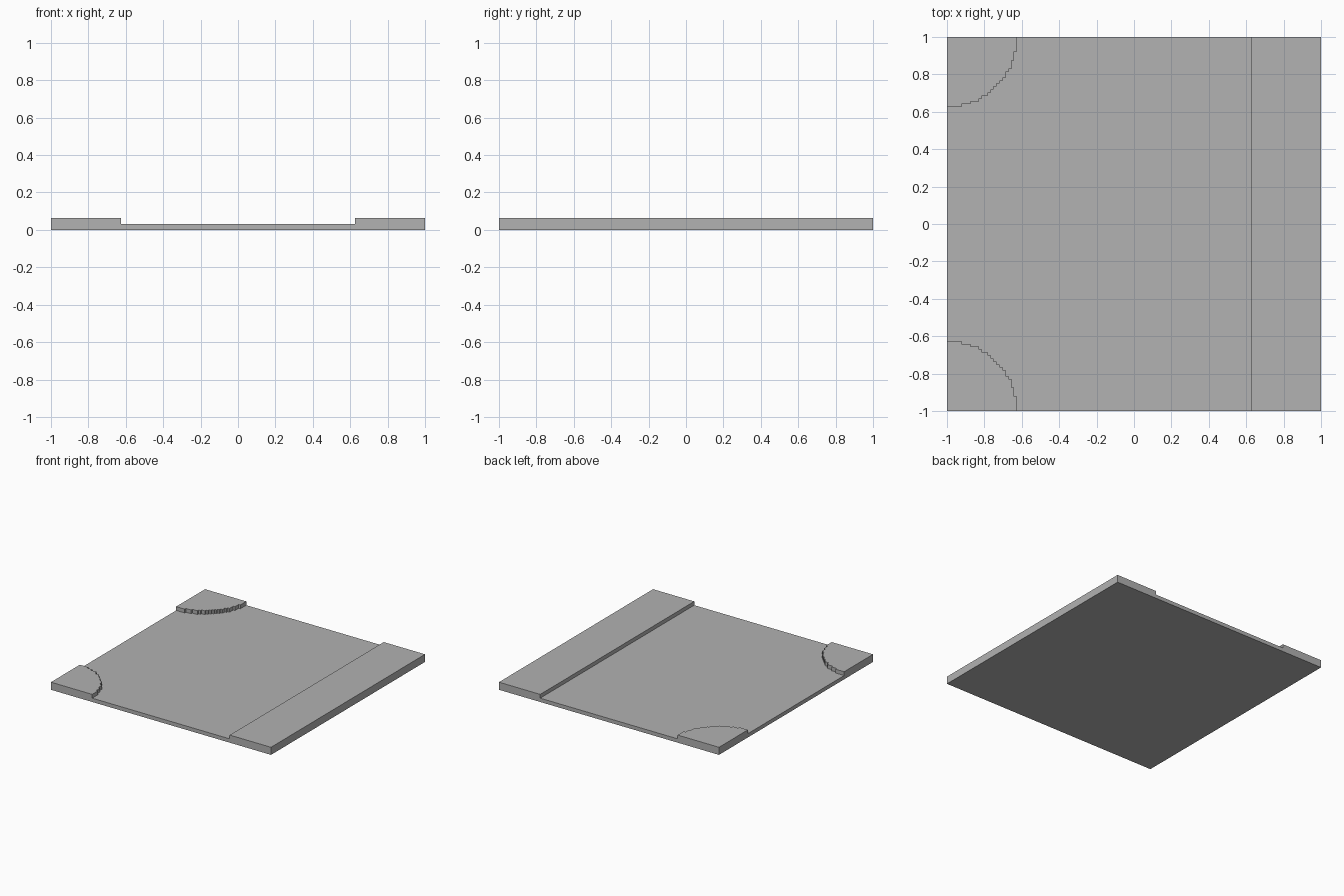
import bpy
import bmesh
import math

cube = bpy.data.objects.get("Cube")
if cube:
    bpy.data.objects.remove(cube, do_unlink=True)

CELL = 1 / 64        # step size of the blocky outline
RADIUS = 24          # corner radius and strip width, in cells
LOW = 2 * CELL       # top of the base slab
HIGH = 4 * CELL      # top of the raised parts

# Plain grey material
grey = bpy.data.materials.new("plain_grey")
grey.use_nodes = True
colour = (0.445, 0.445, 0.445, 1)
grey.diffuse_color = colour
grey.node_tree.nodes["Principled BSDF"].inputs["Base Color"].default_value = colour


def slab(name, outline, z0, z1):
    """Extrude a flat outline from z0 up to z1."""
    bm = bmesh.new()
    face = bm.faces.new([bm.verts.new((x, y, z0)) for x, y in outline])
    top = bmesh.ops.extrude_face_region(bm, geom=[face], use_keep_orig=True)
    verts = [v for v in top["geom"] if isinstance(v, bmesh.types.BMVert)]
    bmesh.ops.translate(bm, verts=verts, vec=(0, 0, z1 - z0))
    bmesh.ops.recalc_face_normals(bm, faces=bm.faces)
    mesh = bpy.data.meshes.new(name)
    bm.to_mesh(mesh)
    bm.free()
    mesh.materials.append(grey)
    obj = bpy.data.objects.new(name, mesh)
    bpy.context.collection.objects.link(obj)
    return obj


def rectangle(x0, x1):
    return [(x0, -1), (x1, -1), (x1, 1), (x0, 1)]


def stepped_quarter():
    """Quarter disc outline rounded to whole cells, with its centre at the origin."""
    points = [(0, 0), (0, RADIUS)]
    depth = RADIUS
    for i in range(RADIUS):
        half = math.sqrt(RADIUS ** 2 - (i + 0.5) ** 2)
        new_depth = math.floor(half + 0.5)
        if new_depth != depth:
            points += [(i, depth), (i, new_depth)]
            depth = new_depth
    points += [(RADIUS, depth), (RADIUS, 0)]
    return [(x * CELL, y * CELL) for x, y in points]


# Base slab and raised strip along the left edge
slab("base_slab", rectangle(-1, 1), 0, LOW)
slab("raised_strip", rectangle(1 - RADIUS * CELL, 1), LOW, HIGH)

# Raised quarter discs in the two right corners
for name, side in (("front_corner", -1), ("back_corner", 1)):
    outline = [(x - 1, side * (1 - y)) for x, y in stepped_quarter()]
    slab(name, outline, LOW, HIGH)
